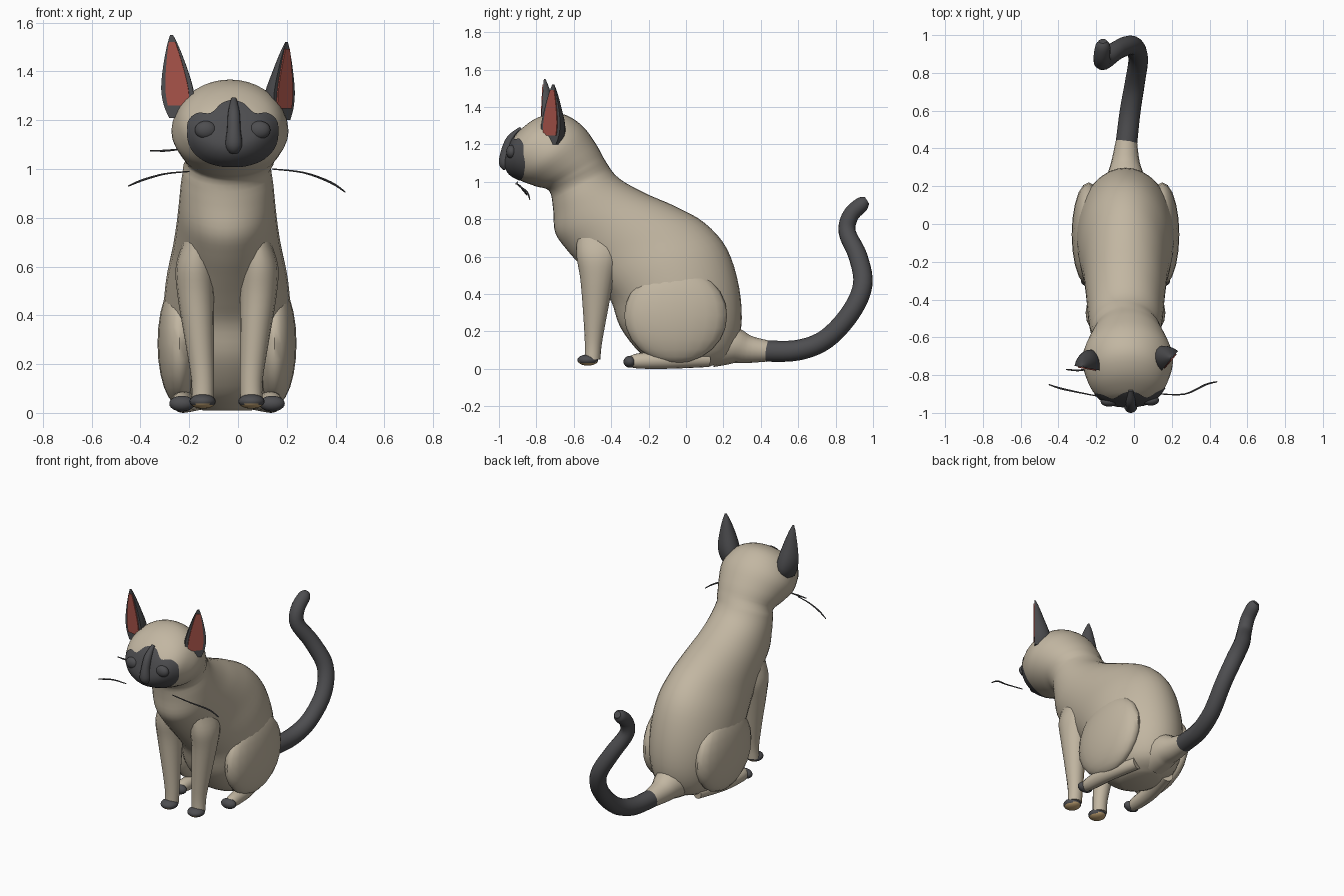
import bpy, bmesh
from math import sin, cos, pi, radians
from mathutils import Vector, Matrix
from mathutils.bvhtree import BVHTree

if "Cube" in bpy.data.objects:
    bpy.data.objects.remove(bpy.data.objects["Cube"])

MID = -0.045      # centre line of the body
FACE = -0.022     # centre line of the face


def material(name, color):
    m = bpy.data.materials.new(name)
    m.use_nodes = True
    m.diffuse_color = (*color, 1)
    bsdf = m.node_tree.nodes["Principled BSDF"]
    bsdf.inputs["Base Color"].default_value = (*color, 1)
    bsdf.inputs["Roughness"].default_value = 0.8
    return m


fur = material("cream fur", (0.54, 0.47, 0.36))
dark = material("charcoal fur", (0.075, 0.075, 0.08))
pink = material("inner ear red", (0.38, 0.085, 0.065))
tan = material("tan pads", (0.56, 0.38, 0.18))


def finish(name, bm, *mats):
    """Turn a bmesh into a smooth shaded object."""
    bmesh.ops.recalc_face_normals(bm, faces=bm.faces)
    mesh = bpy.data.meshes.new(name)
    bm.to_mesh(mesh)
    bm.free()
    for m in mats:
        mesh.materials.append(m)
    obj = bpy.data.objects.new(name, mesh)
    bpy.context.collection.objects.link(obj)
    bpy.ops.object.select_all(action="DESELECT")
    obj.select_set(True)
    bpy.context.view_layer.objects.active = obj
    bpy.ops.object.shade_smooth_by_angle(angle=radians(50))
    return obj


def spline(rows, steps):
    """Smooth curve through rows of numbers."""
    rows = [Vector(r) for r in rows]
    out = []
    for i in range(len(rows) - 1):
        a, b, c, d = (rows[min(max(k, 0), len(rows) - 1)] for k in range(i - 1, i + 3))
        for s in range(steps):
            t = s / steps
            out.append(b + (c - a) * (t / 2) + (a * 2 - b * 5 + c * 4 - d) * (t * t / 2)
                       + (b * 3 - a - c * 3 + d) * (t ** 3 / 2))
    return out + [rows[-1]]


def ellipse(center, u, v, n=24):
    return [center + u * cos(2 * pi * k / n) + v * sin(2 * pi * k / n) for k in range(n)]


def skin(name, rings, *mats, caps=True):
    """Loft closed rings into a surface."""
    bm = bmesh.new()
    loops = [[bm.verts.new(p) for p in ring] for ring in rings]
    n = len(loops[0])
    for a, b in zip(loops, loops[1:]):
        for k in range(n):
            bm.faces.new((a[k], a[(k + 1) % n], b[(k + 1) % n], b[k]))
    if caps:
        bm.faces.new(loops[0])
    bm.faces.new(loops[-1])
    return finish(name, bm, *mats)


def tube(name, rows, mat, ref, steps=4, sides=16):
    """Round tube through rows of x, y, z, radius."""
    pts = spline(rows, steps)
    rings = []
    for i, p in enumerate(pts):
        tangent = (pts[min(i + 1, len(pts) - 1)] - pts[max(i - 1, 0)]).xyz
        u = tangent.cross(Vector(ref)).normalized()
        v = tangent.cross(u).normalized()
        rings.append(ellipse(p.xyz, u * p.w, v * p.w, sides))
    return skin(name, rings, mat)


def ball(name, center, radii, *mats):
    bm = bmesh.new()
    bmesh.ops.create_uvsphere(bm, u_segments=20, v_segments=12, radius=1)
    bm.transform(Matrix.Translation(center) @ Matrix.Diagonal((*radii, 1)))
    return finish(name, bm, *mats)


# Body, neck and head: back y, z / front y, z / half width
profile = [
    (.12, .01, -.12, .01, .10), (.24, .07, -.24, .08, .19),
    (.295, .22, -.35, .22, .245), (.285, .43, -.40, .36, .26),
    (.22, .64, -.47, .45, .25), (.10, .78, -.56, .55, .225),
    (-.06, .87, -.64, .64, .21), (-.22, .94, -.70, .73, .20),
    (-.36, 1.02, -.71, .85, .19), (-.43, 1.11, -.73, .95, .18),
    (-.48, 1.2, -.80, .975, .21), (-.56, 1.305, -.87, 1.0, .24),
    (-.67, 1.365, -.93, 1.03, .22), (-.79, 1.345, -.955, 1.06, .185),
    (-.89, 1.275, -.965, 1.09, .13), (-.93, 1.22, -.96, 1.13, .06)]
rings = []
for yb, zb, yf, zf, w in spline(profile, 4):
    back, front = Vector((MID, yb, zb)), Vector((MID, yf, zf))
    head_shift = Vector((0.012 if zb > 1.1 else 0, 0, 0))
    rings.append(ellipse((back + front) / 2 + head_shift, Vector((w, 0, 0)), (front - back) / 2, 36))
body = skin("body_and_head", rings, fur)

# Face mask laid over the front of the head
tree = BVHTree.FromPolygons([v.co for v in body.data.vertices],
                            [p.vertices for p in body.data.polygons])


def face_y(x, z):
    hit = tree.ray_cast(Vector((x, -2, z)), Vector((0, 1, 0)))[0]
    return min(hit.y if hit else 0, -0.79)


half = [(0, 1.285), (.045, 1.27), (.09, 1.23), (.145, 1.23), (.185, 1.19),
        (.18, 1.1), (.13, 1.04), (.06, 1.012), (0, 1.008)]
right = spline(half, 4)
outline = right + [Vector((-p.x, p.y)) for p in right[-2:0:-1]]
mask = []
for s in (1, .88, .75, .6, .45, .3, .15, .04):
    ring = []
    for p in outline:
        x, z = FACE + p.x * s, 1.13 + (p.y - 1.13) * s
        ring.append(Vector((x, face_y(x, z) - 0.007, z)))
    mask.append(ring)
skin("face_mask", mask, dark, caps=False)

# Nose ridge and eyes
nose_x = FACE + .005
tube("nose", [(nose_x, -.88, 1.285, .012), (nose_x, -.935, 1.23, .024),
              (nose_x, -.962, 1.16, .028), (nose_x, -.965, 1.1, .035),
              (nose_x, -.955, 1.07, .02)], dark, (1, 0, 0))
for side, label in ((1, "left"), (-1, "right")):
    x = FACE + side * .11
    ball(label + "_eye", (x, face_y(x, 1.16) + .005, 1.16), (.045, .028, .037), dark)

# Ears: rounded back, flat front with a coloured plate
levels = spline([(0, .045, .08), (.15, .062, .1), (.35, .066, .09), (.6, .05, .06),
                 (.85, .026, .03), (1, .006, .008)], 3)
for label, base, yaw, lean, height in (("left", (.185, -.73, 1.2), 50, .025, .32),
                                       ("right", (-.238, -.765, 1.21), -10, -.035, .34)):
    place = Matrix.Translation(base) @ Matrix.Rotation(radians(yaw), 4, "Z")
    shell, plate = [], []
    for t, w, d in levels:
        shift = Vector((lean * t, 0, height * t))
        arc = [Vector((w * cos(pi * k / 10), d * sin(pi * k / 10), 0)) for k in range(11)]
        shell.append([place @ (p + shift) for p in arc])
        if .15 < t < .93:
            plate.append([place @ (shift + Vector((x, y, 0)))
                          for x, y in ((-w * .72, -.006), (w * .72, -.006),
                                       (w * .72, .002), (-w * .72, .002))])
    skin(label + "_ear", shell, dark)
    skin(label + "_inner_ear", plate, pink)

# Legs, mirrored about the centre line
for side, label in ((1, "left"), (-1, "right")):
    leg = [(.12, -.47, .7, .06, .115), (.13, -.47, .6, .08, .115), (.128, -.475, .48, .075, .09),
           (.113, -.485, .3, .06, .065), (.1, -.495, .14, .047, .046), (.1, -.5, .05, .045, .042)]
    rings = [ellipse(Vector((MID + side * o, y, z)), Vector((rx, 0, 0)), Vector((0, ry, 0)), 16)
             for o, y, z, rx, ry in spline(leg, 4)]
    front_leg = skin(label + "_front_leg", rings, fur, tan)
    if side > 0:
        for f in front_leg.data.polygons:
            f.material_index = int(f.center.z < .28 and f.normal.x < -.3 and f.normal.y > 0)
    paw = ball(label + "_front_paw", (MID + side * .1, -.525, .047), (.054, .056, .03), dark, tan)
    for f in paw.data.polygons:
        f.material_index = int(f.normal.z < -.6)
    ball(label + "_haunch", (MID + side * .195, -.055, .285), (.09, .275, .255), fur)
    tube(label + "_hind_foot", [(MID + side * .185, -.3, .038, .03),
                                (MID + side * .185, -.24, .043, .042),
                                (MID + side * .17, -.08, .047, .046),
                                (MID + side * .12, .12, .05, .04)], fur, (1, 0, 0))
    ball(label + "_hind_toes", (MID + side * .185, -.3, .038), (.052, .034, .032), dark)

# Tail: pale root and dark curl
tube("tail_root", [(MID, .15, .13, .12), (MID, .25, .125, .1), (MID, .33, .105, .075),
                   (-.04, .44, .095, .056)], fur, (1, 0, 0))
tube("tail", [(-.04, .43, .095, .057), (-.02, .6, .1, .055), (.005, .75, .16, .053),
              (.022, .88, .3, .052), (-.01, .945, .45, .052), (-.09, .92, .6, .05),
              (-.16, .862, .73, .046), (-.17, .88, .82, .044), (-.165, .94, .88, .04),
              (-.165, .968, .9, .022)], dark, (1, 0, 0), steps=5)

# Whiskers
for name, rows in (
        ("left_whisker", [(.14, -.9, 1.0, .003), (.27, -.9, .985, .004),
                          (.38, -.85, .945, .005), (.44, -.835, .905, .003)]),
        ("right_whisker", [(-.2, -.91, .99, .003), (-.3, -.89, .98, .004),
                           (-.39, -.87, .955, .005), (-.45, -.85, .93, .003)]),
        ("short_whisker", [(-.25, -.77, 1.08, .004), (-.3, -.775, 1.075, .005),
                           (-.36, -.77, 1.075, .003)])):
    tube(name, rows, dark, (0, 0, 1), sides=6)
